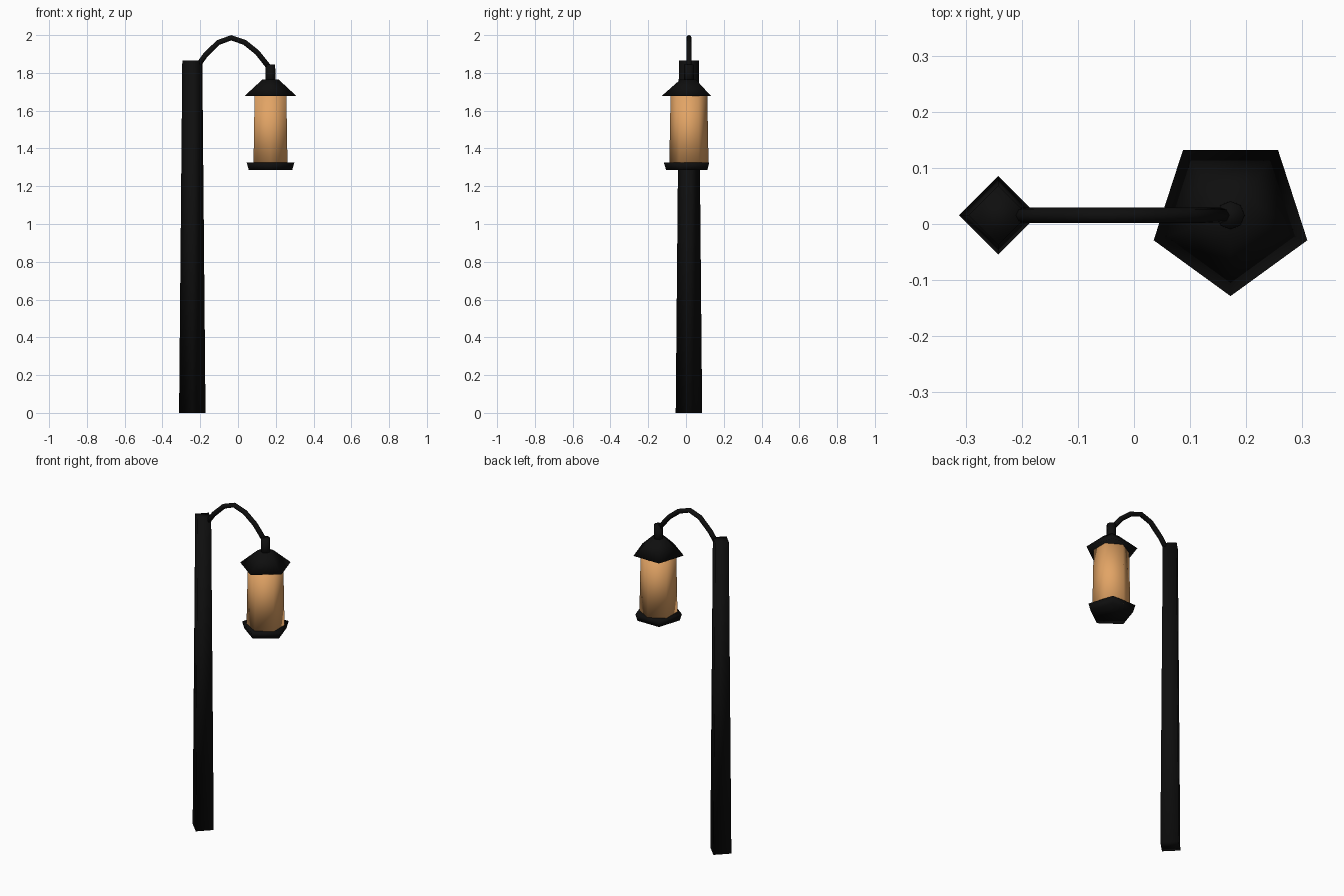
import bpy, bmesh, math
from mathutils import Vector

if "Cube" in bpy.data.objects:
    bpy.data.objects.remove(bpy.data.objects["Cube"])


def material(name, rgb):
    m = bpy.data.materials.new(name)
    m.diffuse_color = (*rgb, 1)
    m.use_nodes = True
    m.node_tree.nodes["Principled BSDF"].inputs["Base Color"].default_value = m.diffuse_color
    return m


BLACK = material("black iron", (0.0045, 0.0045, 0.0045))
AMBER = material("amber glass", (0.76, 0.37, 0.13))
Y = 0.0155          # shared depth of the post and the lantern
POST_X, LAMP_X = -0.242, 0.172


def prism(name, x, sides, rings, mat):
    """Closed stack of regular polygons, one corner facing the front; rings are (z, radius)."""
    bm = bmesh.new()
    loops = []
    for z, r in rings:
        loops.append([bm.verts.new((x + r * math.cos(a), Y + r * math.sin(a), z))
                      for a in (-math.pi / 2 + 2 * math.pi * i / sides for i in range(sides))])
    for lo, hi in zip(loops, loops[1:]):
        for i in range(sides):
            j = (i + 1) % sides
            bm.faces.new((lo[i], lo[j], hi[j], hi[i]))
    bm.faces.new(loops[0][::-1])
    bm.faces.new(loops[-1])
    return finish(name, bm, mat)


def finish(name, bm, mat):
    bmesh.ops.recalc_face_normals(bm, faces=bm.faces)
    for f in bm.faces:
        f.smooth = True
    me = bpy.data.meshes.new(name)
    bm.to_mesh(me)
    bm.free()
    me.materials.append(mat)
    ob = bpy.data.objects.new(name, me)
    bpy.context.collection.objects.link(ob)
    return ob


def tube(name, path, r, sides, mat):
    """Round bar along a path of (x, z) points in the plane y = Y."""
    bm = bmesh.new()
    pts = [Vector((x, Y, z)) for x, z in path]
    loops = []
    for i, p in enumerate(pts):
        t = (pts[min(i + 1, len(pts) - 1)] - pts[max(i - 1, 0)]).normalized()
        n = Vector((-t.z, 0, t.x))
        loops.append([bm.verts.new(p + r * (math.cos(a) * n + math.sin(a) * Vector((0, 1, 0))))
                      for a in (2 * math.pi * k / sides for k in range(sides))])
    for lo, hi in zip(loops, loops[1:]):
        for i in range(sides):
            j = (i + 1) % sides
            bm.faces.new((lo[i], lo[j], hi[j], hi[i]))
    bm.faces.new(loops[0][::-1])
    bm.faces.new(loops[-1])
    return finish(name, bm, mat)


# tapered square post, set cornerwise
prism("post", POST_X, 4, [(0, 0.070), (1.865, 0.053)], BLACK)

# arched arm from the post to the lantern
tube("arm", [(-0.222, 1.825), (-0.172, 1.895), (-0.104, 1.961), (-0.036, 1.986),
             (0.036, 1.961), (0.102, 1.908), (0.172, 1.82)], 0.014, 8, BLACK)

# lantern: stem, roof, glass and base
prism("lantern_stem", LAMP_X, 8, [(1.74, 0.026), (1.845, 0.025)], BLACK)
prism("lantern_roof", LAMP_X, 5, [(1.678, 0.144), (1.765, 0.045)], BLACK)
prism("lantern_glass", LAMP_X, 6, [(1.31, 0.104), (1.69, 0.097)], AMBER)
prism("lantern_base", LAMP_X, 5, [(1.286, 0.121), (1.326, 0.133)], BLACK)
